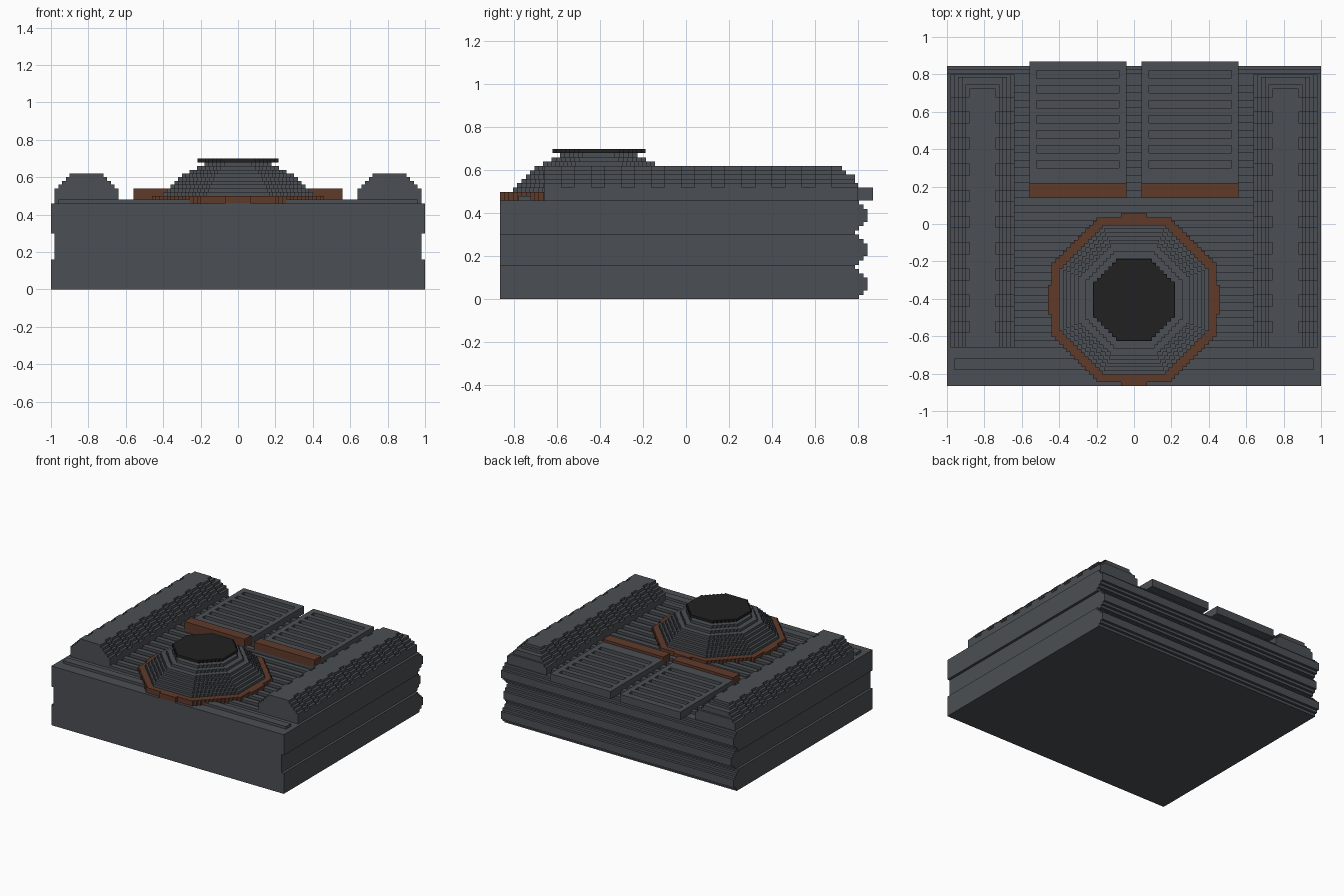
import bpy, bmesh, math

if "Cube" in bpy.data.objects:
    bpy.data.objects.remove(bpy.data.objects["Cube"])

U = 0.02          # size of one step
CY = -0.405       # dome centre along y


def material(name, rgb):
    m = bpy.data.materials.new(name)
    m.diffuse_color = (*rgb, 1)
    m.use_nodes = True
    m.node_tree.nodes["Principled BSDF"].inputs["Base Color"].default_value = m.diffuse_color
    return m


GREY = material("slate grey", (0.071, 0.078, 0.087))
RUST = material("rust brown", (0.115, 0.043, 0.024))
BLACK = material("soot black", (0.015, 0.015, 0.015))


def finish(bm, name, mat):
    bmesh.ops.recalc_face_normals(bm, faces=bm.faces)
    me = bpy.data.meshes.new(name)
    bm.to_mesh(me)
    bm.free()
    me.materials.append(mat)
    ob = bpy.data.objects.new(name, me)
    bpy.context.collection.objects.link(ob)
    return ob


def add_prism(bm, pts, offset):
    """Extrude a closed outline of 3D points by an offset."""
    f = bm.faces.new([bm.verts.new(p) for p in pts])
    out = bmesh.ops.extrude_face_region(bm, geom=[f], use_keep_orig=True)
    verts = [v for v in out["geom"] if isinstance(v, bmesh.types.BMVert)]
    bmesh.ops.translate(bm, verts=verts, vec=offset)


def add_box(bm, x0, x1, y0, y1, z0, z1):
    pts = [(x0, y0, z0), (x1, y0, z0), (x1, y1, z0), (x0, y1, z0)]
    add_prism(bm, pts, (0, 0, z1 - z0))


def boxes(name, mat, items):
    bm = bmesh.new()
    for b in items:
        add_box(bm, *b)
    return finish(bm, name, mat)


def mirror_boxes(items):
    return items + [(-b[1], -b[0], *b[2:]) for b in items]


def octagon(r, h):
    """Outline of an octagon whose diagonals are small stairs."""
    n = max(1, round((r - h) / U))
    s = (r - h) / n
    quarter = [(r, h)]
    for i in range(n):
        x, y = r - i * s, h + i * s
        quarter += [(x - s, y), (x - s, y + s)]
    pts = []
    for k in range(4):
        c, d = round(math.cos(k * math.pi / 2)), round(math.sin(k * math.pi / 2))
        pts += [(c * x - d * y, d * x + c * y) for x, y in quarter]
    return pts


def octagon_stack(name, mat, layers):
    bm = bmesh.new()
    for r, h, z0, z1 in layers:
        add_prism(bm, [(x, y + CY, z0) for x, y in octagon(r, h)], (0, 0, z1 - z0))
    return finish(bm, name, mat)


# Body: three courses with a bulging, stepped rear
def rear_y(z):
    k = round((z % 0.16) / U - 0.5)
    return (0.805, 0.825, 0.845, 0.845, 0.845, 0.825, 0.805, 0.785)[k]


bm = bmesh.new()
for half, z0, z1 in ((1.0, 0, 0.16), (0.98, 0.16, 0.30), (1.0, 0.30, 0.46)):
    pts = [(-half, -0.865, z1), (-half, -0.865, z0)]
    for i in range(round((z1 - z0) / U)):
        z = z0 + i * U
        y = rear_y(z + U / 2)
        if pts[-1][1] == y:
            pts[-1] = (-half, y, z + U)
        else:
            pts += [(-half, y, z), (-half, y, z + U)]
    add_prism(bm, pts, (2 * half, 0, 0))
finish(bm, "body", GREY)

# Deck: low ribs across the top and a front strip
ribs = [(-0.64, 0.64, -0.66 + i * 0.08, -0.62 + i * 0.08, 0.46, 0.48) for i in range(18)]
boxes("deck_ribs", GREY, ribs)
boxes("front_strip", GREY, [(-0.96, 0.96, -0.78, -0.72, 0.46, 0.48)])

# Side ridges: stepped core with raised tabs along both slopes
ridge, tabs = [(0.64, 0.98, -0.66, 0.80, 0.46, 0.52)], []
layers = ((0.52, 0.54, 0, 0.80), (0.54, 0.56, 1, 0.785), (0.56, 0.58, 2, 0.785),
          (0.58, 0.60, 3, 0.745), (0.60, 0.62, 4, 0.725))
for z0, z1, k, back in layers:
    a, b = 0.64 + k * U, 0.98 - k * U
    ridge.append((a + U, b - U, -0.66, back, z0, z1))
    for i in range(10):
        y = -0.66 + i * 0.14
        tabs += [(a, a + U, y, y + 0.08, z0, z1), (b - U, b, y, y + 0.08, z0, z1)]
boxes("side_ridges", GREY, mirror_boxes(ridge))
boxes("ridge_tabs", GREY, mirror_boxes(tabs))

# Rear vent panels with seven slots each
panel = [(0.04, 0.56, 0.22, 0.87, 0.46, 0.48),
         (0.04, 0.08, 0.22, 0.87, 0.48, 0.52),
         (0.52, 0.56, 0.22, 0.87, 0.48, 0.52),
         (0.08, 0.52, 0.22, 0.30, 0.48, 0.52),
         (0.08, 0.52, 0.82, 0.87, 0.48, 0.52)]
panel += [(0.08, 0.52, 0.34 + i * 0.08, 0.38 + i * 0.08, 0.48, 0.52) for i in range(6)]
boxes("vent_panels", GREY, mirror_boxes(panel))
boxes("vent_front_bars", RUST, mirror_boxes([(0.04, 0.56, 0.14, 0.22, 0.46, 0.54)]))

# Dome: rust ring, stepped octagonal tiers, black cap
octagon_stack("dome_ring", RUST, [(0.44, 0.20, 0.46, 0.50)])
boxes("dome_ring_bulges", RUST, [
    (-0.46, -0.44, CY - 0.08, CY + 0.08, 0.46, 0.50),
    (0.44, 0.46, CY - 0.08, CY + 0.08, 0.46, 0.50),
    (-0.07, 0.07, CY - 0.46, CY - 0.44, 0.46, 0.50),
    (-0.07, 0.07, CY + 0.44, CY + 0.46, 0.46, 0.50)])
tiers, z = [], 0.50
for r, top in ((0.40, 0.52), (0.38, 0.54), (0.36, 0.56), (0.34, 0.58), (0.32, 0.60),
               (0.30, 0.62), (0.26, 0.64), (0.22, 0.66), (0.18, 0.68)):
    tiers.append((r, r * 0.42, z, top))
    z = top
octagon_stack("dome_tiers", GREY, tiers)
octagon_stack("dome_cap", BLACK, [(0.217, 0.097, 0.68, 0.70)])
